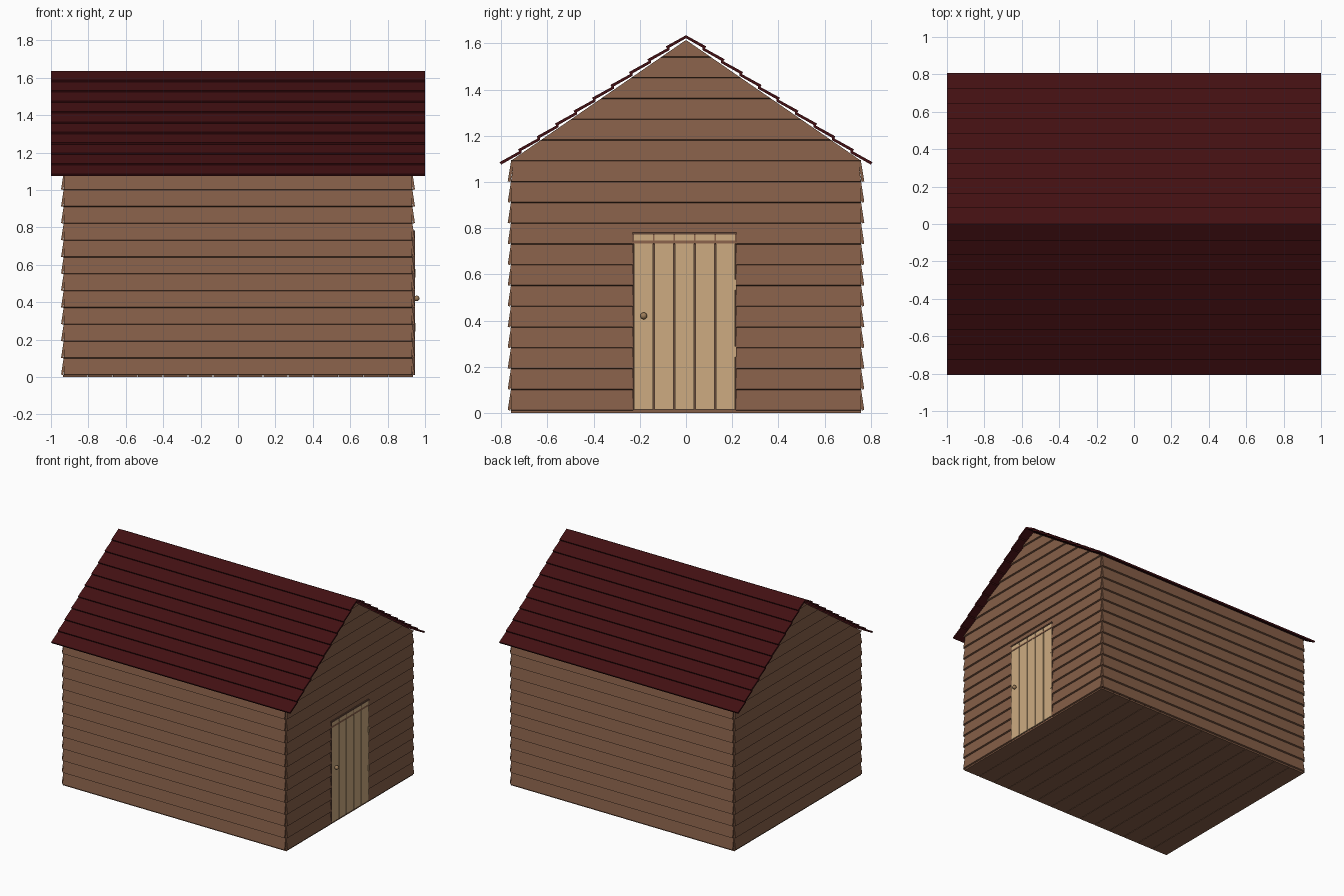
import bpy, bmesh, math

if "Cube" in bpy.data.objects:
    bpy.data.objects.remove(bpy.data.objects["Cube"])


def material(name, rgb):
    m = bpy.data.materials.new(name)
    m.diffuse_color = (*rgb, 1)
    m.use_nodes = True
    m.node_tree.nodes["Principled BSDF"].inputs["Base Color"].default_value = m.diffuse_color
    return m


BROWN = material("brown timber", (0.235, 0.113, 0.064))
RED = material("dark red roof", (0.054, 0.0048, 0.006))
TAN = material("tan door wood", (0.61, 0.41, 0.22))
TRIM = material("dark brown trim", (0.13, 0.065, 0.042))
KNOB = material("bronze metal", (0.33, 0.20, 0.10))

PITCH, LAP = 0.09, 0.010


def add_board(bm, profile, ends, place):
    """Sweep a (depth, height) profile between the two ends given by ends(height)."""
    rings = []
    for k in (0, 1):
        rings.append([bm.verts.new(place(d, ends(z)[k], z)) for d, z in profile])
    n = len(profile)
    bm.faces.new(rings[0])
    bm.faces.new(rings[1][::-1])
    for i in range(n):
        j = (i + 1) % n
        bm.faces.new((rings[0][j], rings[0][i], rings[1][i], rings[1][j]))


def finish(bm, name, mat, mirror_axis=None):
    bmesh.ops.recalc_face_normals(bm, faces=bm.faces)
    me = bpy.data.meshes.new(name)
    bm.to_mesh(me)
    bm.free()
    me.materials.append(mat)
    ob = bpy.data.objects.new(name, me)
    bpy.context.collection.objects.link(ob)
    if mirror_axis is not None:
        mod = ob.modifiers.new("mirror", 'MIRROR')
        mod.use_axis = [i == mirror_axis for i in range(3)]
        mod.use_mirror_merge = False
    return ob


def box(bm, x0, x1, y0, y1, z0, z1):
    add_board(bm, [(x0, z0), (x1, z0), (x1, z1), (x0, z1)],
              lambda z: (y0, y1), lambda d, s, z: (d, s, z))


def siding_profile(d, i, top_limit):
    z0 = 0.01 + PITCH * i
    z1 = min(z0 + PITCH + LAP, top_limit)
    return [(d + 0.003, z0), (d + 0.015, z0 + 0.003), (d, z1), (d - 0.012, z1)]


# long side walls of lapped boards
bm = bmesh.new()
for i in range(12):
    add_board(bm, siding_profile(0.757, i, 1.095),
              lambda z: (-0.93, 0.93), lambda d, s, z: (s, -d, z))
finish(bm, "side_walls", BROWN, 1)


# gable walls, boards tapering under the roof
def half(z):
    return max(0.001, min(0.757, (1.615 - z) / 0.69))


DOOR_L, DOOR_R = -0.23, 0.217
for name, sign in (("door_gable_wall", 1), ("rear_gable_wall", -1)):
    bm = bmesh.new()
    for i in range(18):
        prof = siding_profile(0.931, i, 1.613)
        place = lambda d, s, z: (sign * d, s, z)
        if sign > 0 and i < 8:      # leave the doorway open
            add_board(bm, prof, lambda z: (-half(z), DOOR_L), place)
            add_board(bm, prof, lambda z: (DOOR_R, half(z)), place)
        else:
            add_board(bm, prof, lambda z: (-half(z), half(z)), place)
    finish(bm, name, BROWN)

# roof courses, each board laid flatter than the overall slope
bm = bmesh.new()
n = 10
for i in range(n):
    y, z = 0.807 - 0.08 * i, 1.08 + 0.0557 * i
    ty = 0.0 if i == n - 1 else y - 0.095
    tz = z + (y - ty) * 0.53 + 0.008
    add_board(bm, [(y - 0.006, z - 0.005), (y, z + 0.006), (ty, tz), (ty, tz - 0.013)],
              lambda z: (-1.0, 1.0), lambda d, s, z: (s, d, z))
finish(bm, "roof_boards", RED, 1)

# floor planks
bm = bmesh.new()
w = 1.872 / 14
for i in range(14):
    x = -0.936 + w * i
    box(bm, x + 0.0015, x + w - 0.0015, -0.757, 0.757, 0.0, 0.012)
finish(bm, "floor_planks", BROWN)

# door backing and trim
bm = bmesh.new()
box(bm, 0.92, 0.936, DOOR_L, DOOR_R, 0.012, 0.78)
box(bm, 0.92, 0.947, DOOR_L - 0.002, DOOR_R + 0.002, 0.773, 0.783)
for y in (DOOR_L - 0.002, DOOR_R - 0.003):
    box(bm, 0.92, 0.945, y, y + 0.005, 0.012, 0.775)
finish(bm, "door_frame", TRIM)

# door planks
bm = bmesh.new()
w = (DOOR_R - DOOR_L - 0.004) / 5
for i in range(5):
    y = DOOR_L + 0.002 + w * i
    box(bm, 0.925, 0.944, y + 0.003, y + w - 0.003, 0.015, 0.772)
finish(bm, "door_planks", TAN)

# hinges
bm = bmesh.new()
for z in (0.265, 0.555):
    box(bm, 0.935, 0.948, 0.208, 0.217, z - 0.023, z + 0.023)
finish(bm, "hinges", TAN)

# door knob with stem
bpy.ops.mesh.primitive_uv_sphere_add(segments=16, ring_count=10, radius=0.015,
                                     location=(0.955, -0.183, 0.42))
knob = bpy.context.object
knob.name = "door_knob"
knob.data.materials.append(KNOB)
bpy.ops.object.shade_smooth()
